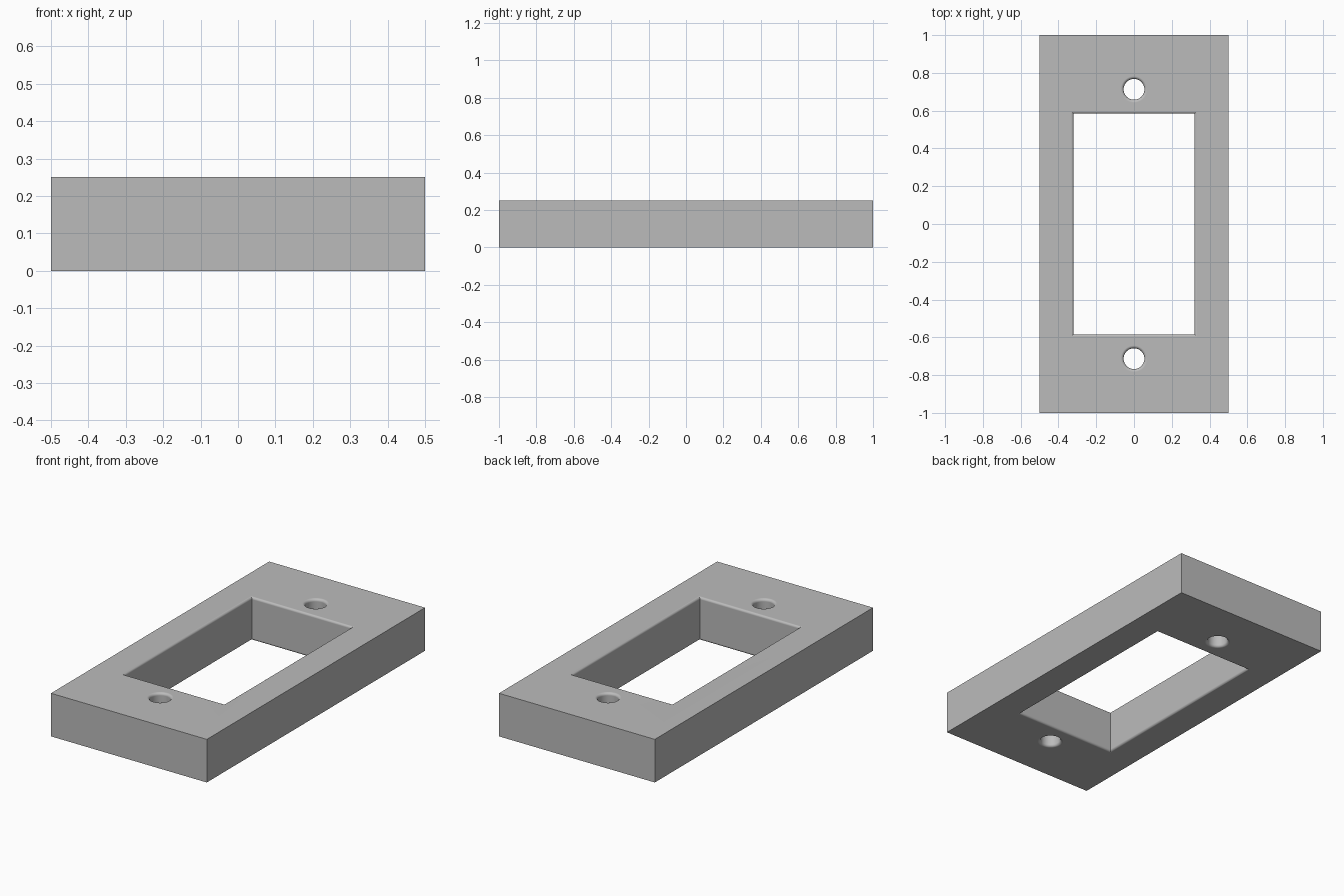
import bpy
import bmesh
from math import sin, cos, pi

THICK = 0.25
OVERSHOOT = 0.05
STEPS = 6

cube = bpy.data.objects.get("Cube")
if cube:
    bpy.data.objects.remove(cube, do_unlink=True)

grey = bpy.data.materials.new("plain grey")
grey.use_nodes = True
colour = (0.5, 0.5, 0.5, 1)
grey.diffuse_color = colour
grey.node_tree.nodes["Principled BSDF"].inputs["Base Color"].default_value = colour


def add_object(name, bm):
    bmesh.ops.recalc_face_normals(bm, faces=bm.faces)
    mesh = bpy.data.meshes.new(name)
    bm.to_mesh(mesh)
    bm.free()
    mesh.materials.append(grey)
    obj = bpy.data.objects.new(name, mesh)
    bpy.context.collection.objects.link(obj)
    return obj


def flare_profile(radius):
    """Height and outward offset of a cutter with rounded rims at both ends."""
    angles = [pi / 2 * i / STEPS for i in range(STEPS + 1)]
    low = [(radius * (1 - cos(a)), radius * (1 - sin(a))) for a in angles]
    high = [(THICK - z, off) for z, off in reversed(low)]
    return [(-OVERSHOOT, radius)] + low + high + [(THICK + OVERSHOOT, radius)]


def make_cutter(name, outline, radius):
    """Loft the outline (a function of the offset) along the flared profile."""
    bm = bmesh.new()
    loops = [[bm.verts.new((x, y, z)) for x, y in outline(off)]
             for z, off in flare_profile(radius)]
    for a, b in zip(loops, loops[1:]):
        for i in range(len(a)):
            j = (i + 1) % len(a)
            bm.faces.new((a[i], a[j], b[j], b[i]))
    bm.faces.new(loops[0])
    bm.faces.new(loops[-1])
    cutter = add_object(name, bm)
    cutter.hide_render = True
    return cutter


def window(off):
    x, y = 0.32 + off, 0.584 + off
    return [(-x, -y), (x, -y), (x, y), (-x, y)]


def screw_hole(centre_y):
    def outline(off, sides=48):
        r = 0.055 + off
        return [(r * cos(2 * pi * i / sides), centre_y + r * sin(2 * pi * i / sides))
                for i in range(sides)]
    return outline


# Rectangular plate
bm = bmesh.new()
bmesh.ops.create_cube(bm, size=1)
for v in bm.verts:
    v.co = (v.co.x, v.co.y * 2, (v.co.z + 0.5) * THICK)
plate = add_object("plate", bm)

# Central window and the two screw holes, all with rounded rims
cutters = [
    make_cutter("window_cutter", window, 0.013),
    make_cutter("front_hole_cutter", screw_hole(-0.713), 0.015),
    make_cutter("back_hole_cutter", screw_hole(0.713), 0.015),
]

bpy.ops.object.select_all(action='DESELECT')
plate.select_set(True)
bpy.context.view_layer.objects.active = plate
for cutter in cutters:
    mod = plate.modifiers.new("cut", 'BOOLEAN')
    mod.operation = 'DIFFERENCE'
    mod.solver = 'EXACT'
    mod.object = cutter
    bpy.ops.object.modifier_apply(modifier=mod.name)
    bpy.data.objects.remove(cutter, do_unlink=True)

# Smooth rims, crisp outer edges, flat large faces
bpy.ops.object.shade_smooth_by_angle(angle=pi / 6)
weighted = plate.modifiers.new("weighted normals", 'WEIGHTED_NORMAL')
weighted.keep_sharp = True
